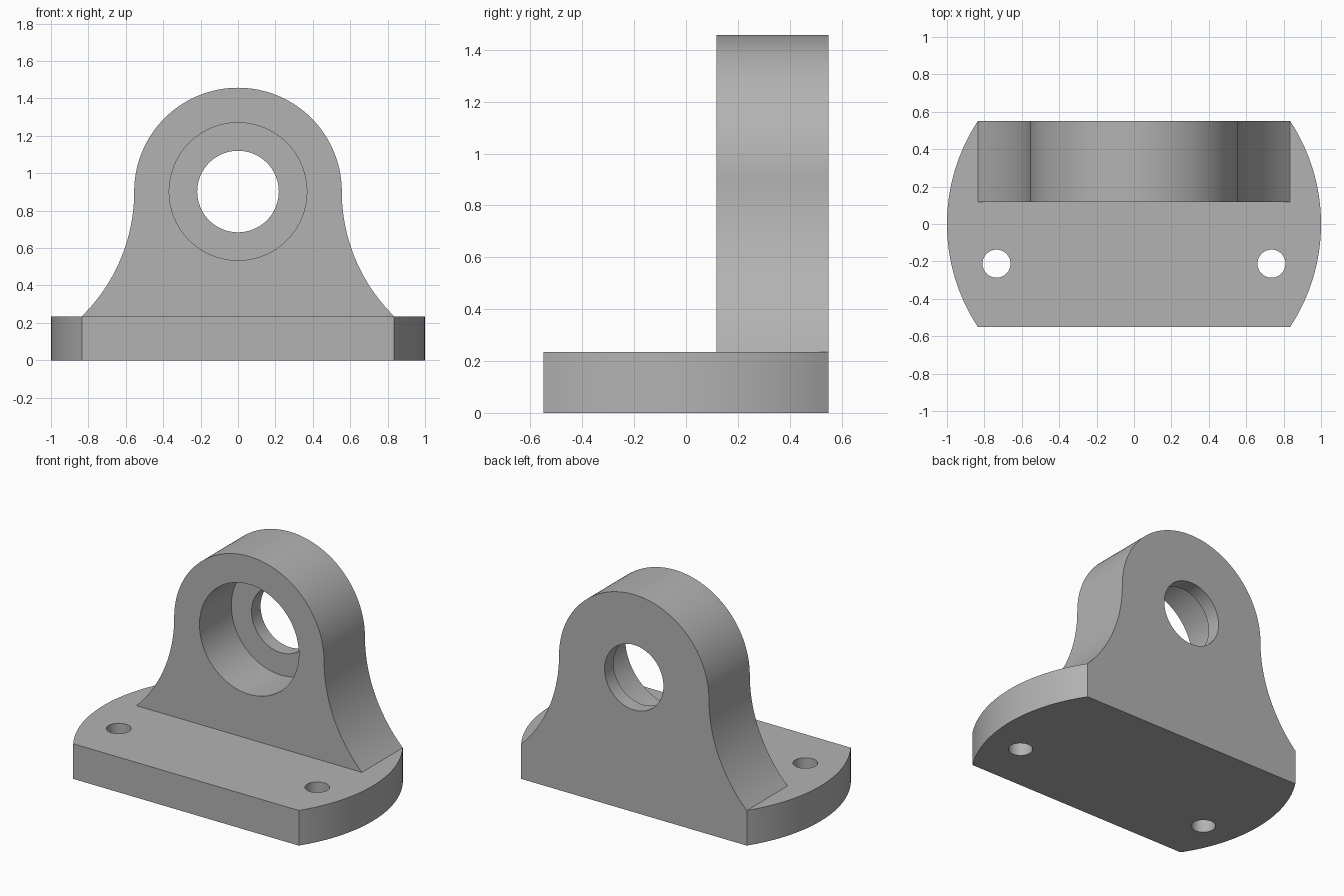
import bpy, bmesh, math
from mathutils import Matrix

cube = bpy.data.objects.get("Cube")
if cube:
    bpy.data.objects.remove(cube, do_unlink=True)

HALF_Y, BASE_H = 0.55, 0.235            # base half depth and height
FRONT_Y = 0.118                         # front of the upright
CORNER_X = math.sqrt(1 - HALF_Y ** 2)   # where the round ends meet the flats
BORE_Z, TOP_R = 0.902, 0.555
STEP_Y = FRONT_Y + 0.337                # floor of the counterbore

grey = bpy.data.materials.new("Grey metal")
grey.use_nodes = True
colour = (0.45, 0.45, 0.45, 1)
grey.diffuse_color = colour
grey.node_tree.nodes["Principled BSDF"].inputs["Base Color"].default_value = colour


def arc(cx, cy, r, start, end, n):
    """Points along an arc, angles in radians."""
    angles = [start + (end - start) * i / n for i in range(n + 1)]
    return [(cx + r * math.cos(a), cy + r * math.sin(a)) for a in angles]


def extrude(name, points, offset):
    """Solid made by sweeping a closed 3D outline along an offset."""
    bm = bmesh.new()
    face = bm.faces.new([bm.verts.new(p) for p in points])
    swept = bmesh.ops.extrude_face_region(bm, geom=[face])["geom"]
    verts = [v for v in swept if isinstance(v, bmesh.types.BMVert)]
    bmesh.ops.translate(bm, verts=verts, vec=offset)
    bmesh.ops.recalc_face_normals(bm, faces=bm.faces)
    mesh = bpy.data.meshes.new(name)
    bm.to_mesh(mesh)
    bm.free()
    mesh.materials.append(grey)
    obj = bpy.data.objects.new(name, mesh)
    bpy.context.collection.objects.link(obj)
    return obj


def combine(target, other, operation):
    """Apply a boolean and remove the helper."""
    mod = target.modifiers.new(operation, "BOOLEAN")
    mod.operation, mod.solver, mod.object = operation, "EXACT", other
    bpy.context.view_layer.objects.active = target
    bpy.ops.object.modifier_apply(modifier=mod.name)
    bpy.data.objects.remove(other, do_unlink=True)


def bore(name, r, y0, y1):
    ring = arc(0, BORE_Z, r, 0, math.tau, 96)[:-1]
    return extrude(name, [(x, y0, z) for x, z in ring], (0, y1 - y0, 0))


# Base: a disc cut flat at front and back
a = math.asin(HALF_Y)
outline = arc(0, 0, 1, -a, a, 32) + arc(0, 0, 1, math.pi - a, math.pi + a, 32)
bracket = extrude("bearing_bracket", [(x, y, 0) for x, y in outline], (0, 0, BASE_H))

# Upright: round head flowing into concave flared sides
dx, dz = CORNER_X - TOP_R, BORE_Z - BASE_H
flare_r = (dx * dx + dz * dz) / (2 * dx)
sweep = math.asin(dz / flare_r)
flare = arc(TOP_R + flare_r, BORE_Z, flare_r, math.pi + sweep, math.pi, 32)
head = arc(0, BORE_Z, TOP_R, 0, math.pi, 96)
profile = flare[:-1] + head + [(-x, z) for x, z in reversed(flare[:-1])]
upright = extrude("upright", [(x, FRONT_Y, z) for x, z in profile],
                  (0, HALF_Y - FRONT_Y, 0))

# Stepped bore through the upright
combine(upright, bore("counterbore", 0.368, FRONT_Y - 0.1, STEP_Y), "DIFFERENCE")
combine(upright, bore("through_bore", 0.218, STEP_Y - 0.1, HALF_Y + 0.1), "DIFFERENCE")

# Mounting holes through the base
for side in (-1, 1):
    ring = arc(side * 0.735, -0.212, 0.075, 0, math.tau, 48)[:-1]
    drill = extrude("drill", [(x, y, -0.1) for x, y in ring], (0, 0, BASE_H + 0.2))
    combine(bracket, drill, "DIFFERENCE")

# Join into one solid and smooth the curved walls
combine(bracket, upright, "UNION")
bpy.ops.object.select_all(action="DESELECT")
bracket.select_set(True)
bpy.context.view_layer.objects.active = bracket
bpy.ops.object.shade_smooth_by_angle(angle=math.radians(25))
